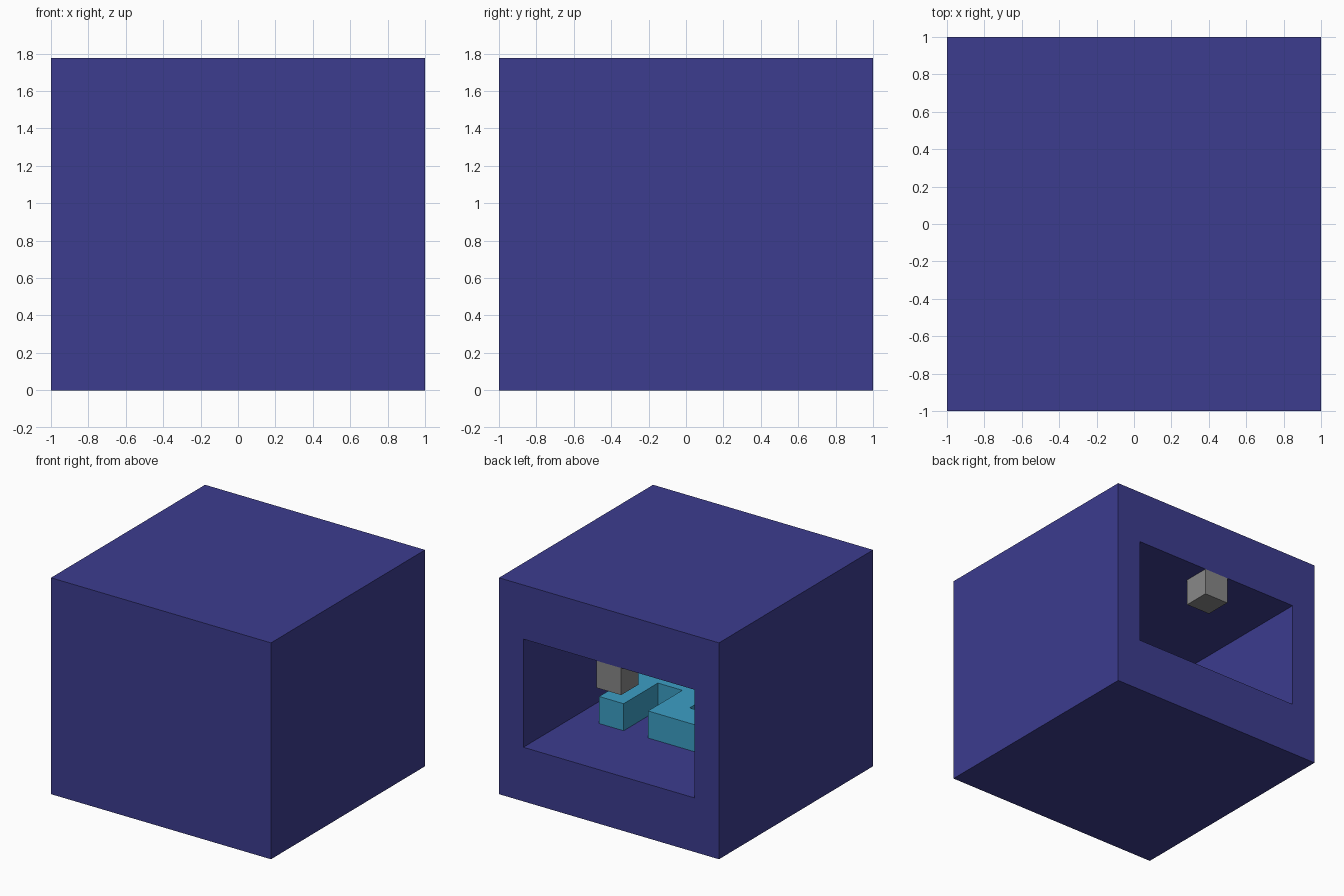
import bpy
import bmesh
from mathutils import Matrix, Vector

old = bpy.data.objects.get("Cube")
if old:
    bpy.data.objects.remove(old, do_unlink=True)

U = 2 / 9  # edge of one building block


def material(name, rgb):
    """Flat material from display values, converted to linear."""
    lin = [((c / 255 + 0.055) / 1.055) ** 2.4 for c in rgb] + [1.0]
    mat = bpy.data.materials.new(name)
    mat.use_nodes = True
    mat.diffuse_color = lin
    bsdf = next(n for n in mat.node_tree.nodes if n.type == 'BSDF_PRINCIPLED')
    bsdf.inputs["Base Color"].default_value = lin
    return mat


def box(name, low, high, mat):
    """Axis-aligned box between two corners, measured in blocks."""
    low, high = Vector(low) * U, Vector(high) * U
    bm = bmesh.new()
    bmesh.ops.create_cube(bm, size=1, matrix=Matrix.Translation((low + high) / 2)
                          @ Matrix.Diagonal((high - low).to_4d()))
    mesh = bpy.data.meshes.new(name)
    bm.to_mesh(mesh)
    bm.free()
    mesh.materials.append(mat)
    obj = bpy.data.objects.new(name, mesh)
    bpy.context.collection.objects.link(obj)
    return obj


def boolean(obj, other, operation):
    """Combine two solids and remove the helper."""
    mod = obj.modifiers.new(operation.title(), 'BOOLEAN')
    mod.operation, mod.object, mod.solver = operation, other, 'EXACT'
    bpy.context.view_layer.objects.active = obj
    bpy.ops.object.modifier_apply(modifier=mod.name)
    bpy.data.objects.remove(other, do_unlink=True)


indigo = material("indigo", (60, 60, 143))
cyan = material("cyan", (60, 159, 197))
grey = material("grey", (136, 136, 136))

# Outer shell, hollowed from the back
shell = box("shell", (-4.5, -4.5, 0), (4.5, 4.5, 8), indigo)
cavity = box("cavity_cutter", (-3.5, -3.5, 2), (3.5, 5.5, 6), indigo)
cavity.hide_render = True
boolean(shell, cavity, 'DIFFERENCE')

# Low counter on the floor: a slab with an open slot and a square well
counter = box("counter", (-2.5, -1.5, 2), (2.5, 1.5, 3), cyan)
for low, high in (((0.5, -0.5, 1), (1.5, 2.5, 4)),
                  ((-1.5, -0.5, 1), (-0.5, 0.5, 4))):
    cutter = box("counter_cutter", low, high, cyan)
    cutter.hide_render = True
    boolean(counter, cutter, 'DIFFERENCE')

# Block hanging from the ceiling at the middle of the opening
box("ceiling_block", (-0.5, 3.5, 5), (0.5, 4.5, 6), grey)
